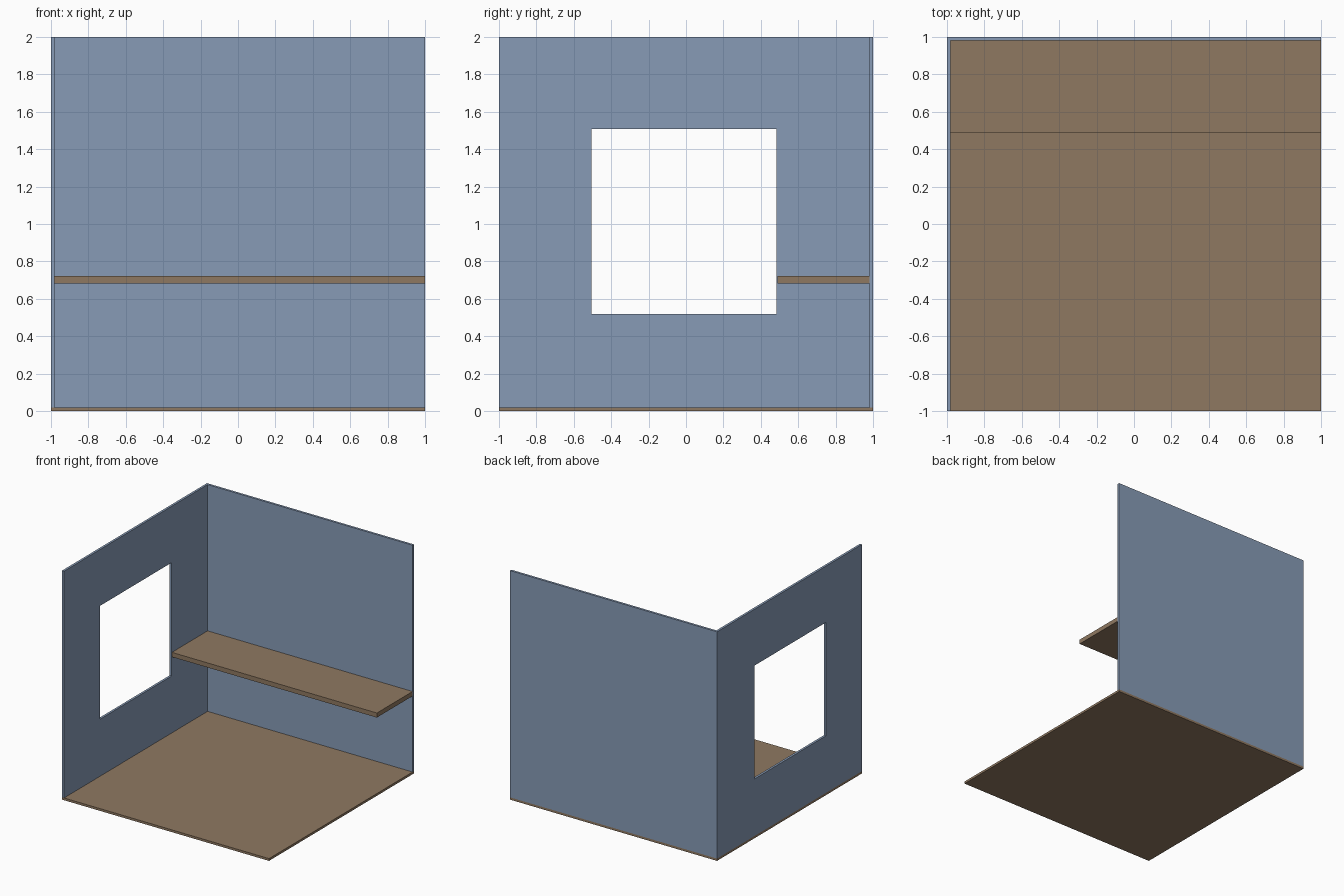
import bpy, bmesh

if "Cube" in bpy.data.objects:
    bpy.data.objects.remove(bpy.data.objects["Cube"])

def material(name, rgb):
    m = bpy.data.materials.new(name)
    m.diffuse_color = (*rgb, 1)
    m.use_nodes = True
    m.node_tree.nodes["Principled BSDF"].inputs["Base Color"].default_value = m.diffuse_color
    return m

wall_blue = material("wall_blue", (0.245, 0.33, 0.47))
wood_brown = material("wood_brown", (0.275, 0.19, 0.12))

def finish(name, bm, mat):
    bmesh.ops.recalc_face_normals(bm, faces=bm.faces)
    me = bpy.data.meshes.new(name)
    bm.to_mesh(me)
    bm.free()
    me.materials.append(mat)
    ob = bpy.data.objects.new(name, me)
    bpy.context.collection.objects.link(ob)
    return ob

def box(name, lo, hi, mat):
    bm = bmesh.new()
    bmesh.ops.create_cube(bm, size=1)
    for v in bm.verts:
        v.co = [(a + b) / 2 + c * (b - a) for a, b, c in zip(lo, hi, v.co)]
    return finish(name, bm, mat)

def window_wall(name, x0, x1, outer, opening, mat):
    """Wall in the yz plane; outer and opening are (y0, z0, y1, z1)."""
    bm = bmesh.new()
    def loop(x, r):
        y0, z0, y1, z1 = r
        return [bm.verts.new((x, y, z)) for y, z in
                ((y0, z0), (y1, z0), (y1, z1), (y0, z1))]
    # Rings in order around the cross-section, joined into a closed frame
    rings = [loop(x0, outer), loop(x1, outer), loop(x1, opening), loop(x0, opening)]
    for a, b in zip(rings, rings[1:] + rings[:1]):
        for i in range(4):
            j = (i + 1) % 4
            bm.faces.new((a[i], a[j], b[j], b[i]))
    return finish(name, bm, mat)

T = 0.02  # floor and wall thickness

# Floor and back wall
box("floor", (-1, -1, 0), (1, 1, T), wood_brown)
box("back_wall", (-1 + T, 1 - T, T), (1, 1, 2), wall_blue)

# Left wall with window opening
window_wall("left_wall", -1, -1 + T, (-1, T, 1, 2),
            (-0.505, 0.518, 0.485, 1.508), wall_blue)

# Long shelf along the back wall
box("shelf", (-1 + T, 0.488, 0.683), (1, 1 - T, 0.723), wood_brown)
